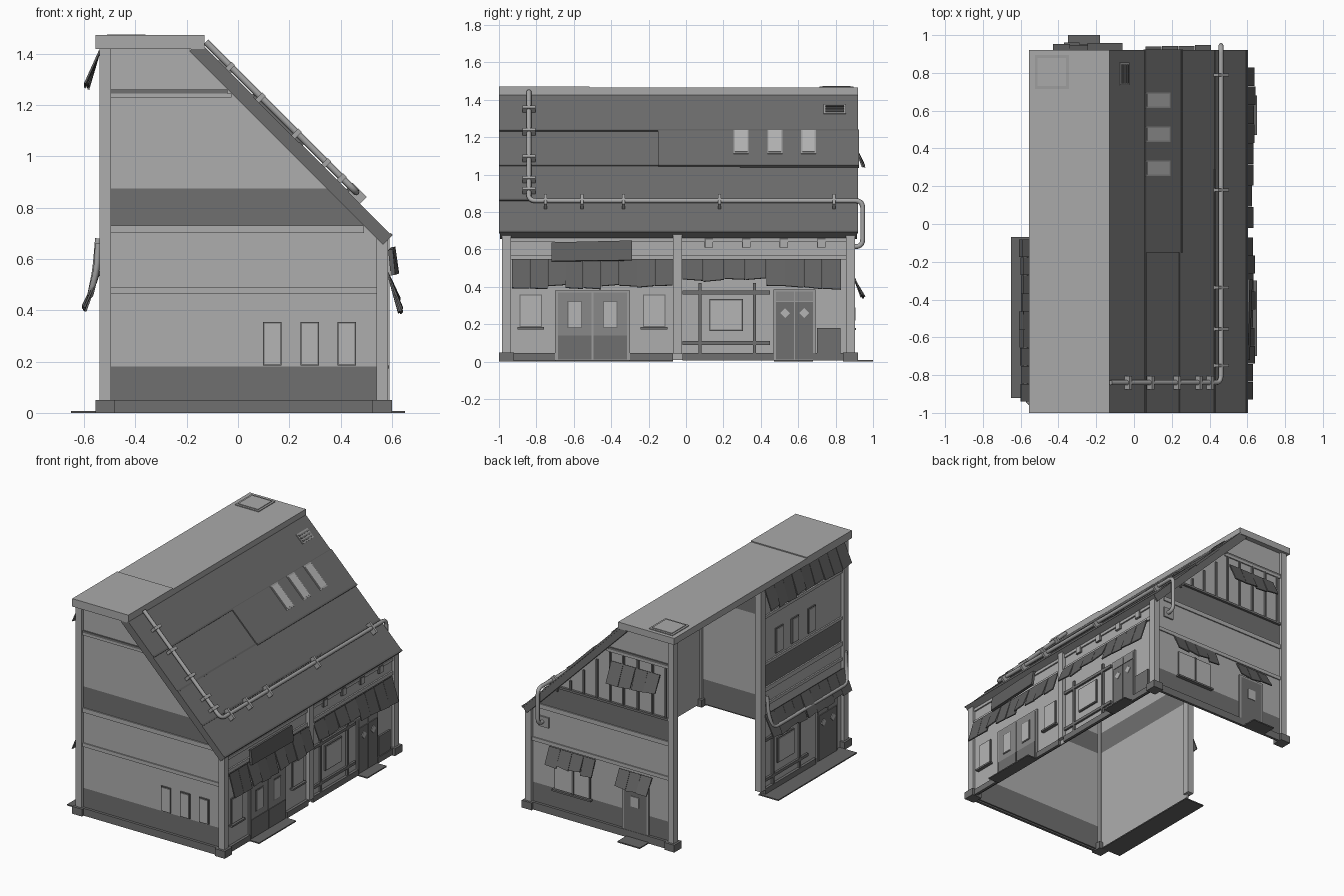
import bpy, bmesh, math, random
from mathutils import Vector

if "Cube" in bpy.data.objects:
    bpy.data.objects.remove(bpy.data.objects["Cube"])
random.seed(4)

def mat(name, v):
    m = bpy.data.materials.new(name)
    m.diffuse_color = (v, v, v, 1)
    m.use_nodes = True
    m.node_tree.nodes["Principled BSDF"].inputs["Base Color"].default_value = m.diffuse_color
    return m

LIGHT, DARK = mat("light wall", .42), mat("dark wall", .16)
ROOF, CAP = mat("roof slate", .15), mat("roof cap", .40)
TRIM, GLASS = mat("grey trim", .34), mat("pale glass", .46)
AWN, DOOR = mat("awning board", .12), mat("door panel", .25)
METAL, MAT = mat("pipe metal", .38), mat("floor mat", .13)

def finish(name, bm, *mats):
    bmesh.ops.recalc_face_normals(bm, faces=bm.faces)
    me = bpy.data.meshes.new(name)
    bm.to_mesh(me)
    bm.free()
    for m in mats:
        me.materials.append(m)
    ob = bpy.data.objects.new(name, me)
    bpy.context.collection.objects.link(ob)
    return ob

def prism_bm(loop, off):
    bm = bmesh.new()
    a = [bm.verts.new(p) for p in loop]
    b = [bm.verts.new(Vector(p) + Vector(off)) for p in loop]
    bm.faces.new(a)
    bm.faces.new(b[::-1])
    for i in range(len(a)):
        j = (i + 1) % len(a)
        bm.faces.new((a[i], a[j], b[j], b[i]))
    return bm

def prism(name, loop, off, m):
    return finish(name, prism_bm(loop, off), m)

def box(name, x0, x1, y0, y1, z0, z1, m):
    return prism(name, [(x0, y0, z0), (x1, y0, z0), (x1, y1, z0), (x0, y1, z0)], (0, 0, z1 - z0), m)

# Wall frames: u runs along the wall, w points outward
def P(side, u, w, z):
    return {"front": (u, -.965 - w, z), "back": (u, .885 + w, z),
            "right": (.565 + w, u, z), "left": (-.52 - w, u, z)}[side]

def part(name, side, u0, u1, z0, z1, w0, w1, m):
    loop = [P(side, *q) for q in ((u0, w0, z0), (u1, w0, z0), (u1, w0, z1), (u0, w0, z1))]
    off = Vector(P(side, u0, w1, z0)) - Vector(P(side, u0, w0, z0))
    return prism(name, loop, off, m)

def wall(name, side, outline, darks):
    loop = [P(side, u, -.01, z) for u, z in outline]
    off = Vector(P(side, 0, 0, 0)) - Vector(P(side, 0, -.01, 0))
    bm = prism_bm(loop, off)
    for z in [v for d in darks for v in d]:
        bmesh.ops.bisect_plane(bm, geom=bm.verts[:] + bm.edges[:] + bm.faces[:], plane_co=(0, 0, z), plane_no=(0, 0, 1))
    for f in bm.faces:
        c = f.calc_center_median().z
        f.material_index = int(any(a < c < b for a, b in darks))
    finish(name, bm, LIGHT, DARK)

# Walls
gable = [(-.53, .01), (.57, .01), (.57, .66), (-.19, 1.42), (-.53, 1.42)]
for s in ("front", "back"):
    wall(s + "_wall", s, gable, [(0, .18), (.73, .875)])
    for z0, z1, m in ((.465, .49, LIGHT), (.70, .73, LIGHT), (1.228, 1.245, LIGHT), (1.245, 1.26, DARK)):
        part(s + "_trim", s, -.5, min(.545, 1.22 - z1), z0, z1, 0, .008, m)
    part(s + "_plinth", s, -.53, .57, 0, .05, 0, .018, DARK)
wall("right_wall", "right", [(-.97, .01), (.89, .01), (.89, .68), (-.97, .68)], [])
wall("left_wall", "left", [(-.97, .01), (-.07, .01), (-.07, 1.42), (-.97, 1.42)], [(.73, .88)])
for z0, z1 in ((.545, .57), (.64, .66)):
    part("right_trim", "right", -.95, .87, z0, z1, 0, .01, LIGHT)
for z0, z1 in ((.60, .62), (.70, .73), (.88, .9), (1.2, 1.22)):
    part("left_trim", "left", -.95, -.08, z0, z1, 0, .01, LIGHT)

# Corner and middle posts with base blocks
for x0, x1, y, top in ((-.54, -.495, -.96, 1.42), (-.54, -.495, .88, 1.42), (-.54, -.495, -.065, 1.42),
                       (.54, .585, -.96, .68), (.54, .585, .88, .68), (.545, .59, -.045, .68)):
    box("post", x0, x1, y - .024, y + .024, .04, top, LIGHT)
    if abs(y) > .5:
        box("post_base", x0 - .015, x1 + .015, y - .04, y + .04, 0, .05, DARK)
for s, a, b in (("right", -.92, -.7), ("right", -.3, -.07), ("right", -.02, .47), ("right", .68, .85), ("left", -.64, -.09)):
    part("side_plinth", s, a, b, .005, .045, 0, .018, DARK)

# Flat roof cap with hatch
box("roof_cap", -.555, -.13, -.515, .92, 1.42, 1.465, CAP)
box("roof_cap_raised", -.555, -.13, -1, -.515, 1.418, 1.472, CAP)
box("hatch_rim", -.525, -.345, .715, .895, 1.46, 1.470, TRIM)
box("hatch_lid", -.51, -.36, .73, .88, 1.46, 1.474, CAP)

# Sloped roof at 45 degrees
R = math.sqrt(.5)
def S(x, y, w):
    return (x + w * R, y, 1.29 - x + w * R)

def slope(name, x0, x1, y0, y1, w0, w1, m):
    return prism(name, [S(x0, y0, w0), S(x1, y0, w0), S(x1, y1, w0), S(x0, y1, w0)],
                 ((w1 - w0) * R, 0, (w1 - w0) * R), m)

slope("roof_slab", -.155, .60, -.995, .915, -.05, -.004, ROOF)
for x0, x1, y0, y1, w in ((-.14, .06, -1, .92, .004), (.06, .245, -1, -.15, .0), (.055, .25, -.15, .925, .008),
                          (.245, .43, -1, .29, .003), (.245, .435, .29, .92, -.001), (.43, .60, -1, .92, .0)):
    slope("roof_panel", x0, x1, y0, y1, -.008, w, ROOF)
    slope("panel_edge", x1 - .008, x1, y0, y1, w, w + .004, AWN)
for y in (.26, .44, .62):
    slope("skylight_frame", .055, .185, y - .005, y + .075, .0, .011, TRIM)
    slope("skylight", .062, .178, y + .002, y + .068, .0, .015, GLASS)
slope("roof_vent", -.08, -.03, .735, .855, 0, .01, TRIM)
for i in range(3):
    slope("vent_slat", -.072 + i * .014, -.065 + i * .014, .745, .845, .01, .016, DARK)

# Pipes with rounded bends
def pipe(name, pts, r, bend=.04):
    v = [Vector(p) for p in pts]
    path = [v[0]]
    for a, b, c in zip(v, v[1:], v[2:]):
        p, q = b + (a - b).normalized() * bend, b + (c - b).normalized() * bend
        for i in range(6):
            t = i / 5
            path.append(p * (1 - t) ** 2 + b * 2 * t * (1 - t) + q * t * t)
    path.append(v[-1])
    cu = bpy.data.curves.new(name, "CURVE")
    cu.dimensions = "3D"
    cu.bevel_depth, cu.bevel_resolution, cu.use_fill_caps = r, 2, True
    sp = cu.splines.new("POLY")
    sp.points.add(len(path) - 1)
    for k, p in zip(sp.points, path):
        k.co = (*p, 1)
    tmp = bpy.data.objects.new(name + "_curve", cu)
    bpy.context.collection.objects.link(tmp)
    me = bpy.data.meshes.new_from_object(tmp.evaluated_get(bpy.context.evaluated_depsgraph_get()))
    bpy.data.objects.remove(tmp)
    me.materials.clear()
    me.materials.append(METAL)
    for f in me.polygons:
        f.use_smooth = True
    bpy.context.collection.objects.link(bpy.data.objects.new(name, me))

e = S(.445, 0, .022)
pipe("roof_pipe", [S(-.14, -.84, .022), S(.445, -.84, .022), (e[0], .945, e[2]), (e[0], .945, .615), (e[0], .88, .615)], .013)
for y in (-.75, -.555, -.335, .18, .79):
    slope("pipe_clamp", .42, .475, y - .008, y + .008, 0, .038, METAL)
for x in (-.045, .075, .215, .33, .39):
    slope("pipe_clamp", x - .007, x + .007, -.875, -.805, 0, .038, METAL)
part("pipe_plate", "back", e[0] - .045, e[0] + .03, .58, .65, 0, .01, TRIM)
pipe("left_pipe", [(-.545, -.1, .68), (-.555, -.1, .56), (-.575, -.12, .46), (-.575, -.92, .46), (-.55, -.95, .56), (-.545, -.95, .66)], .012)

# Awnings made of uneven boards
def awning(side, u0, u1, zt, zb, wt, wb, n):
    d = (u1 - u0) / n
    for i in range(n):
        a, b = u0 + i * d, u0 + (i + 1) * d - .002
        z, w, k = zb + random.uniform(-.004, .018), wb + random.uniform(-.008, .008), random.uniform(-.006, .006)
        loop = [P(side, *q) for q in ((a, wt, zt), (b, wt, zt), (b, w, z + k), (a, w, z - k))]
        off = Vector(P(side, 0, .007, .003)) - Vector(P(side, 0, 0, 0))
        prism("awning_board", loop, off, AWN)

awning("right", -.93, -.07, .545, .39, .015, .065, 9)
awning("right", -.02, .43, .545, .425, .015, .06, 4)
awning("right", .43, .83, .545, .39, .015, .065, 4)
awning("left", -.94, -.08, .55, .40, .015, .075, 9)
awning("left", -.94, -.08, 1.41, 1.265, .015, .065, 9)
awning("back", .06, .41, .46, .35, .005, .055, 4)
awning("back", -.37, -.12, .45, .34, .005, .06, 3)
awning("back", -.43, -.06, 1.17, 1.04, .005, .06, 4)

# Windows
def window(side, u0, u1, z0, z1, sill=False):
    part("window_frame", side, u0, u1, z0, z1, 0, .008, DARK)
    part("window_glass", side, u0 + .006, u1 - .006, z0 + .006, z1 - .006, 0, .012, GLASS)
    if sill:
        part("window_sill", side, u0 - .012, u1 + .012, z0 - .012, z0, 0, .024, DARK)

for u in (.098, .243, .387):
    window("front", u, u + .072, .185, .355)
for u in (-.89, -.23):
    window("right", u, u + .12, .185, .36, True)
for u in (-.3, -.47, -.65):
    window("left", u, u + .08, .92, 1.09)
window("back", .1, .37, .18, .36, True)
part("window_bar", "back", .22, .235, .18, .36, 0, .016, DARK)
for u in (.1, .3, .5, .7):
    part("small_vent_frame", "right", u, u + .045, .61, .66, 0, .013, DARK)
    part("small_vent", "right", u + .006, u + .045, .61, .654, 0, .016, LIGHT)
for u in (.35, .25, .15, .05, -.05, -.15, -.26, -.37, -.47):
    part("mullion", "back", u - .006, u + .006, .875, min(1.23, 1.2 - u), 0, .012, DARK)
part("upper_sill", "back", -.5, .33, .875, .89, 0, .016, DARK)

# Double door with square panes
part("door_surround", "right", -.70, -.30, .01, .38, 0, .01, TRIM)
for u in (-.685, -.495):
    part("door_leaf", "right", u, u + .18, .012, .37, 0, .014, DOOR)
    part("door_kick", "right", u, u + .18, .012, .14, 0, .018, DARK)
    part("pane_rim", "right", u + .05, u + .13, .18, .325, 0, .017, DARK)
    part("door_pane", "right", u + .056, u + .124, .186, .319, 0, .02, GLASS)

# Shopfronts on right and left: display window plus double door
def shop(side, f, gap):
    def r(name, a, b, *rest):
        part(name, side, *sorted((f(a), f(b))), *rest)
    for z in (.10, .37):
        r("shop_rail", 0, .47, z - .01, z + .01, 0, .014, DARK)
    for u in (.095, .385):
        r("shop_mullion", u - .008, u + .008, .04, .42, 0, .014, DARK)
    r("display_rim", .145, .325, .165, .335, 0, .01, DARK)
    r("display_pane", .152, .318, .172, .328, 0, .014, GLASS)
    d = .5 + gap
    r("door_surround", d - .012, d + .212, .01, .385, 0, .01, TRIM)
    for u in (d, d + .102):
        r("door_leaf", u, u + .098, .012, .32, 0, .016, DARK)
        r("transom", u, u + .098, .325, .375, 0, .014, DOOR)
        c = u + .05
        loop = [P(side, f(c + a), .016, .26 + b) for a, b in ((-.026, 0), (0, -.026), (.026, 0), (0, .026))]
        prism("diamond_pane", loop, Vector(P(side, 0, .004, 0)) - Vector(P(side, 0, 0, 0)), GLASS)
    if gap == 0:
        r("dark_panel", .72, .845, .01, .18, 0, .012, DARK)
shop("right", lambda u: u - .02, 0)
shop("left", lambda u: -.09 - u, .08)

# Sign board, tilted over the double door
prism("sign_board", [P("right", -.72, .03, .535), P("right", -.29, .045, .54), P("right", -.29, .03, .645), P("right", -.72, .02, .635)], (.018, 0, .003), AWN)

# Back door
part("back_door_frame", "back", -.345, -.145, .01, .375, 0, .012, TRIM)
part("back_door", "back", -.33, -.16, .012, .36, 0, .016, DARK)
part("back_door_pane", "back", -.275, -.215, .22, .29, 0, .02, GLASS)

# Ground mats
box("left_mat", -.65, -.50, -.92, -.07, 0, .008, MAT)
box("double_door_mat", .565, .65, -.70, -.30, 0, .008, MAT)
box("shop_door_mat", .565, .65, .47, .68, 0, .008, MAT)
box("back_mat", -.35, -.18, .885, 1.0, 0, .008, MAT)
